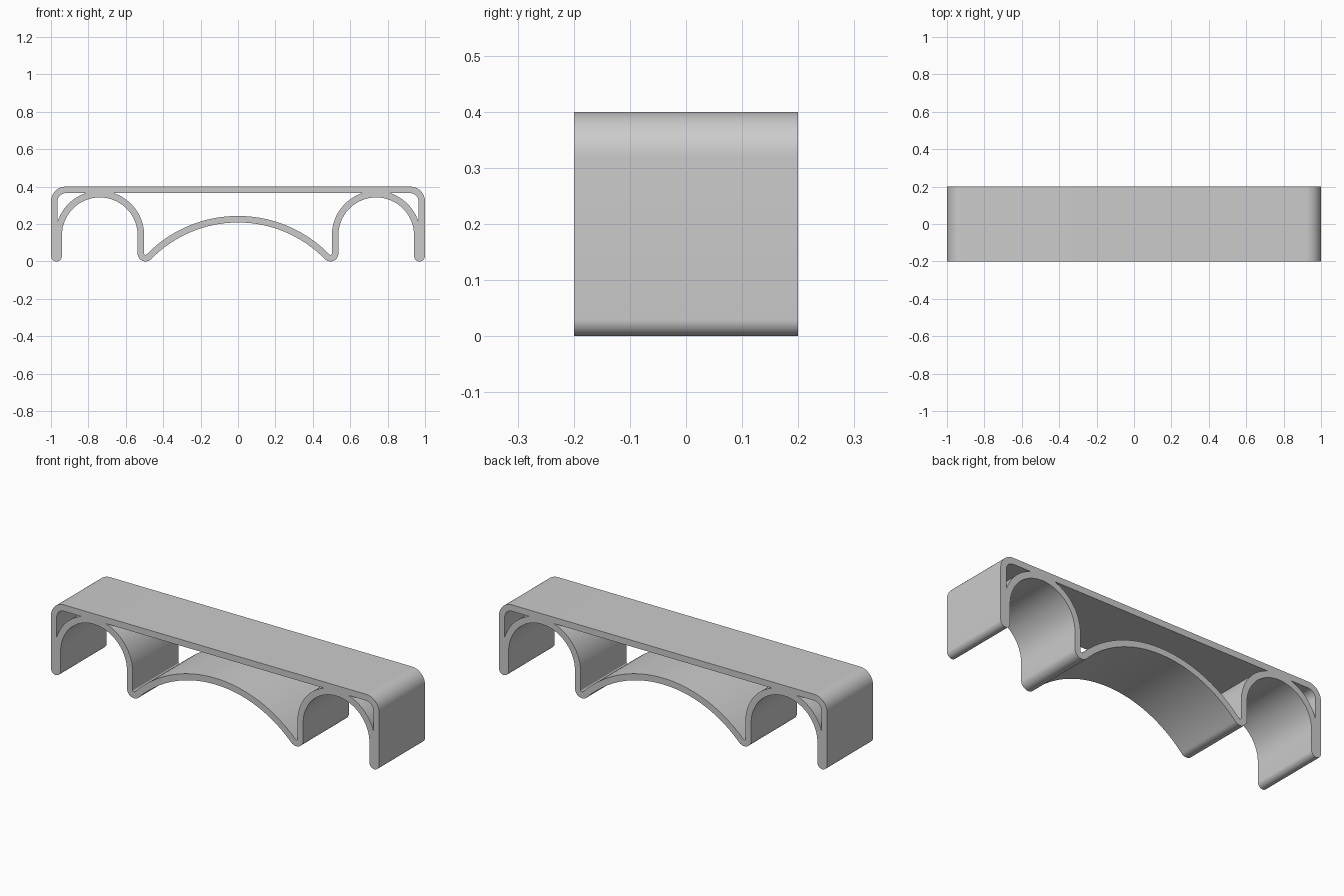
import bpy
import bmesh
from math import sin, cos, asin, acos, atan2, degrees, radians, pi

cube = bpy.data.objects.get("Cube")
if cube:
    bpy.data.objects.remove(cube)

# Main dimensions
TOP, WALL, HALF_DEPTH = 0.40, 0.035, 0.20
CORNER = 0.08                                   # outer corner radius
SIDE_X, SIDE_Z, SIDE_R = 0.739, 0.14, 0.202     # side arch, inner radius
FOOT_X, FOOT_Z, FOOT_R = 0.494, 0.043, 0.043    # bend joining the arches
MID_R = 0.683                                   # middle arch, outer radius
MID_Z = 0.243 - MID_R
LEG_R = (1 - SIDE_X - SIDE_R) / 2               # rounded leg end


def arc(cx, cz, r, start, end, steps=24):
    """Points on an arc, angles in degrees."""
    angles = [radians(start + (end - start) * i / steps) for i in range(steps + 1)]
    return [(cx + r * cos(a), cz + r * sin(a)) for a in angles]


def mirrored(points):
    return [(-x, z) for x, z in reversed(points)]


tangent = degrees(atan2(FOOT_Z - MID_Z, FOOT_X))
side_outer = SIDE_R + WALL
ceiling = TOP - WALL
touch_top = degrees(asin((ceiling - SIDE_Z) / side_outer))
touch_wall = degrees(acos((1 - WALL - SIDE_X) / side_outer))

# Outer contour, right half: corner, leg end, side arch, foot, middle arch
contour = (arc(1 - CORNER, TOP - CORNER, CORNER, 90, 0)
           + arc(1 - LEG_R, LEG_R, LEG_R, 0, -180)
           + arc(SIDE_X, SIDE_Z, SIDE_R, 0, 180, 48)
           + arc(FOOT_X, FOOT_Z, FOOT_R, 0, tangent - 180)
           + arc(0, MID_Z, MID_R - WALL, tangent, 90, 32)[1:])

# Central window, right half
window = (arc(0, MID_Z, MID_R, 90, tangent, 32)
          + arc(FOOT_X, FOOT_Z, FOOT_R - WALL, tangent - 180, 0, 10)[1:]
          + arc(SIDE_X, SIDE_Z, side_outer, 180, 180 - touch_top, 32))

# Small slot in the upper corner
slot = (arc(1 - CORNER, TOP - CORNER, CORNER - WALL, 90, 0, 16)
        + arc(SIDE_X, SIDE_Z, side_outer, touch_wall, touch_top))

loops = [contour[:-1] + mirrored(contour),
         window[1:] + mirrored(window),
         slot, mirrored(slot)]

# Fill the cross-section and extrude it through the depth
bm = bmesh.new()
for loop in loops:
    verts = [bm.verts.new((x, -HALF_DEPTH, z)) for x, z in loop]
    for a, b in zip(verts, verts[1:] + verts[:1]):
        bm.edges.new((a, b))
bmesh.ops.remove_doubles(bm, verts=bm.verts[:], dist=0.0001)
bmesh.ops.triangle_fill(bm, edges=bm.edges[:], use_beauty=True, normal=(0, -1, 0))
result = bmesh.ops.extrude_face_region(bm, geom=bm.faces[:], use_keep_orig=True)
moved = [g for g in result["geom"] if isinstance(g, bmesh.types.BMVert)]
bmesh.ops.translate(bm, verts=moved, vec=(0, 2 * HALF_DEPTH, 0))
bmesh.ops.recalc_face_normals(bm, faces=bm.faces[:])

mesh = bpy.data.meshes.new("arched_bridge")
bm.to_mesh(mesh)
bm.free()
bridge = bpy.data.objects.new("arched_bridge", mesh)
bpy.context.collection.objects.link(bridge)

# Plain grey finish
grey = bpy.data.materials.new("plain_grey")
grey.use_nodes = True
colour = (0.6, 0.6, 0.6, 1)
grey.diffuse_color = colour
grey.node_tree.nodes["Principled BSDF"].inputs["Base Color"].default_value = colour
mesh.materials.append(grey)

bpy.context.view_layer.objects.active = bridge
bridge.select_set(True)
bpy.ops.object.shade_smooth_by_angle(angle=pi / 6)
